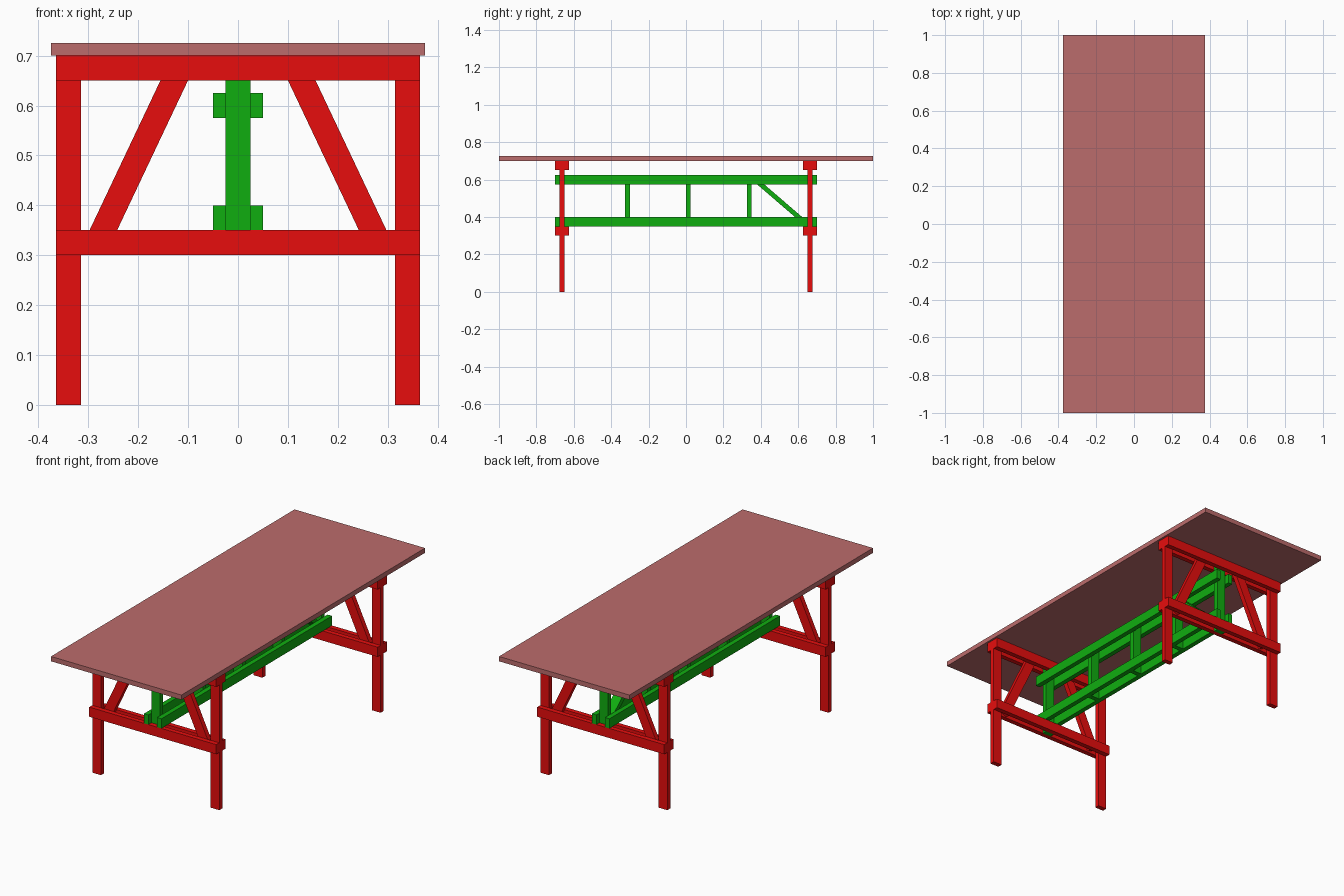
import bpy
from math import atan2, hypot

if "Cube" in bpy.data.objects:
    bpy.data.objects.remove(bpy.data.objects["Cube"])


def material(name, rgb):
    m = bpy.data.materials.new(name)
    m.diffuse_color = (*rgb, 1)
    m.use_nodes = True
    m.node_tree.nodes["Principled BSDF"].inputs["Base Color"].default_value = m.diffuse_color
    return m


RED = material("red", (0.8, 0.004, 0.004))
GREEN = material("green", (0.005, 0.42, 0.005))
TOP = material("top", (0.5, 0.15, 0.15))


def box(name, x, y, z, mat, rot=(0, 0, 0)):
    """Box from (min, max) ranges on each axis, turned about its centre."""
    ranges = (x, y, z)
    bpy.ops.mesh.primitive_cube_add(size=1, location=[(a + b) / 2 for a, b in ranges], rotation=rot)
    o = bpy.context.object
    o.name = name
    o.scale = [b - a for a, b in ranges]
    bpy.ops.object.transform_apply(location=True, rotation=True, scale=True)
    o.data.materials.append(mat)
    return o


T = 0.025  # board thickness

# Table top
box("table_top", (-0.375, 0.375), (-1, 1), (0.70, 0.725), TOP)

# End trestles: a middle layer clamped between doubled cross boards
for end, s in (("front", -1), ("back", 1)):
    mid = 0.6625 * s
    layer = (mid - T / 2, mid + T / 2)
    for level, z in (("lower", 0.30), ("upper", 0.65)):
        for side, d in (("outer", T * s), ("inner", -T * s)):
            box(f"{end}_{level}_{side}_crossbar", (-0.365, 0.365),
                (layer[0] + d, layer[1] + d), (z, z + 0.05), RED)
    for side, k in (("left", -1), ("right", 1)):
        box(f"{end}_{side}_leg", sorted((0.315 * k, 0.365 * k)), layer, (0, 0.70), RED)
        # slanted brace, leaning in towards the top
        angle = atan2(0.142, 0.30)
        cx, half = 0.199 * k, 0.205
        box(f"{end}_{side}_brace", (cx - 0.025, cx + 0.025), layer,
            (0.5 - half, 0.5 + half), RED, (0, -angle * k, 0))
    box(f"{end}_centre_post", (-0.025, 0.025), layer, (0.30, 0.70), GREEN)

# Long stretcher: doubled rails
for level, z in (("lower", 0.35), ("upper", 0.575)):
    for side, x in (("left", -0.05), ("right", 0.025)):
        box(f"{level}_{side}_rail", (x, x + T), (-0.70, 0.70), (z, z + 0.05), GREEN)

# Uprights between the rails
for i in range(3):
    y = -0.325 + 0.325 * i
    box(f"stretcher_upright_{i + 1}", (-0.025, 0.025), (y, y + T), (0.35, 0.625), GREEN)

# Single diagonal brace in the back bay
half = hypot(0.144, 0.124)
box("stretcher_brace", (-0.025, 0.025), (0.5 - half, 0.5 + half),
    (0.4875 - T / 2, 0.4875 + T / 2), GREEN, (-atan2(0.124, 0.144), 0, 0))
